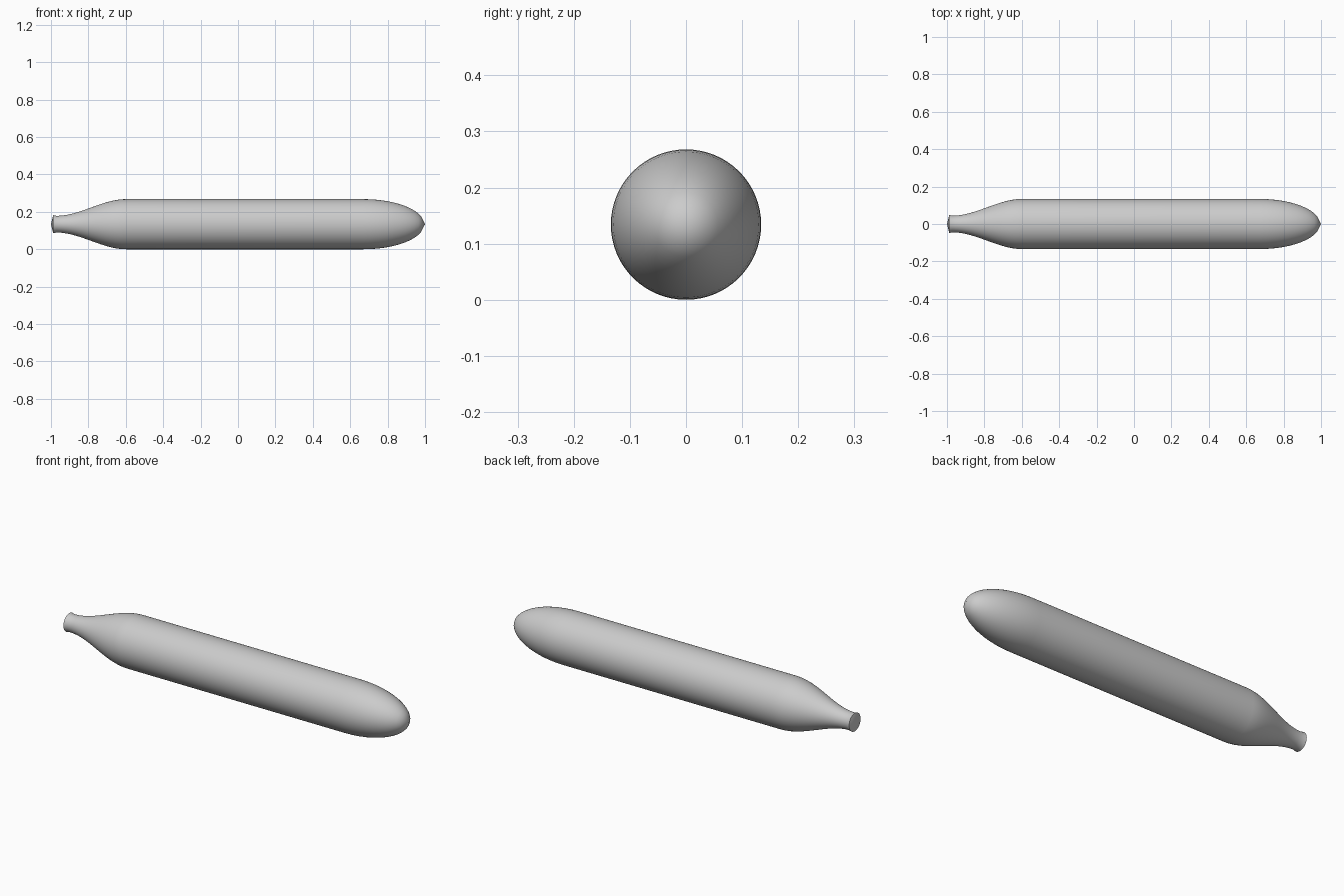
import bpy, bmesh, math

if "Cube" in bpy.data.objects:
    bpy.data.objects.remove(bpy.data.objects["Cube"])

R, SIDES = 0.134, 64

# Profile (x, radius): shallow end cap, narrow neck, curved shoulder, straight body, rounded nose
profile = [(-1.0, 0), (-0.988, 0.048), (-0.97, 0.0445)]
for i in range(1, 15):
    t = i / 14
    profile.append((-0.97 + 0.37 * t, 0.0445 + (R - 0.0445) * t * t * (3 - 2 * t)))
for i in range(11):
    a = math.radians(7.2 * i)
    profile.append((0.67 + 0.325 * math.sin(a), R * math.cos(a)))
profile.append((1.0, 0))

# Body: spin the profile about its long axis
bm = bmesh.new()
verts = [bm.verts.new((x, 0, r)) for x, r in profile]
edges = [bm.edges.new(pair) for pair in zip(verts, verts[1:])]
bmesh.ops.spin(bm, geom=verts + edges, cent=(0, 0, 0), axis=(1, 0, 0),
               angle=2 * math.pi, steps=SIDES)
bmesh.ops.remove_doubles(bm, verts=bm.verts, dist=1e-4)
bmesh.ops.recalc_face_normals(bm, faces=bm.faces)
mesh = bpy.data.meshes.new("cartridge_body")
bm.to_mesh(mesh)
bm.free()
body = bpy.data.objects.new("cartridge_body", mesh)
bpy.context.collection.objects.link(body)
body.location.z = R

# Smooth skin with a crisp neck rim
bpy.context.view_layer.objects.active = body
body.select_set(True)
bpy.ops.object.shade_smooth_by_angle(angle=math.radians(50))
